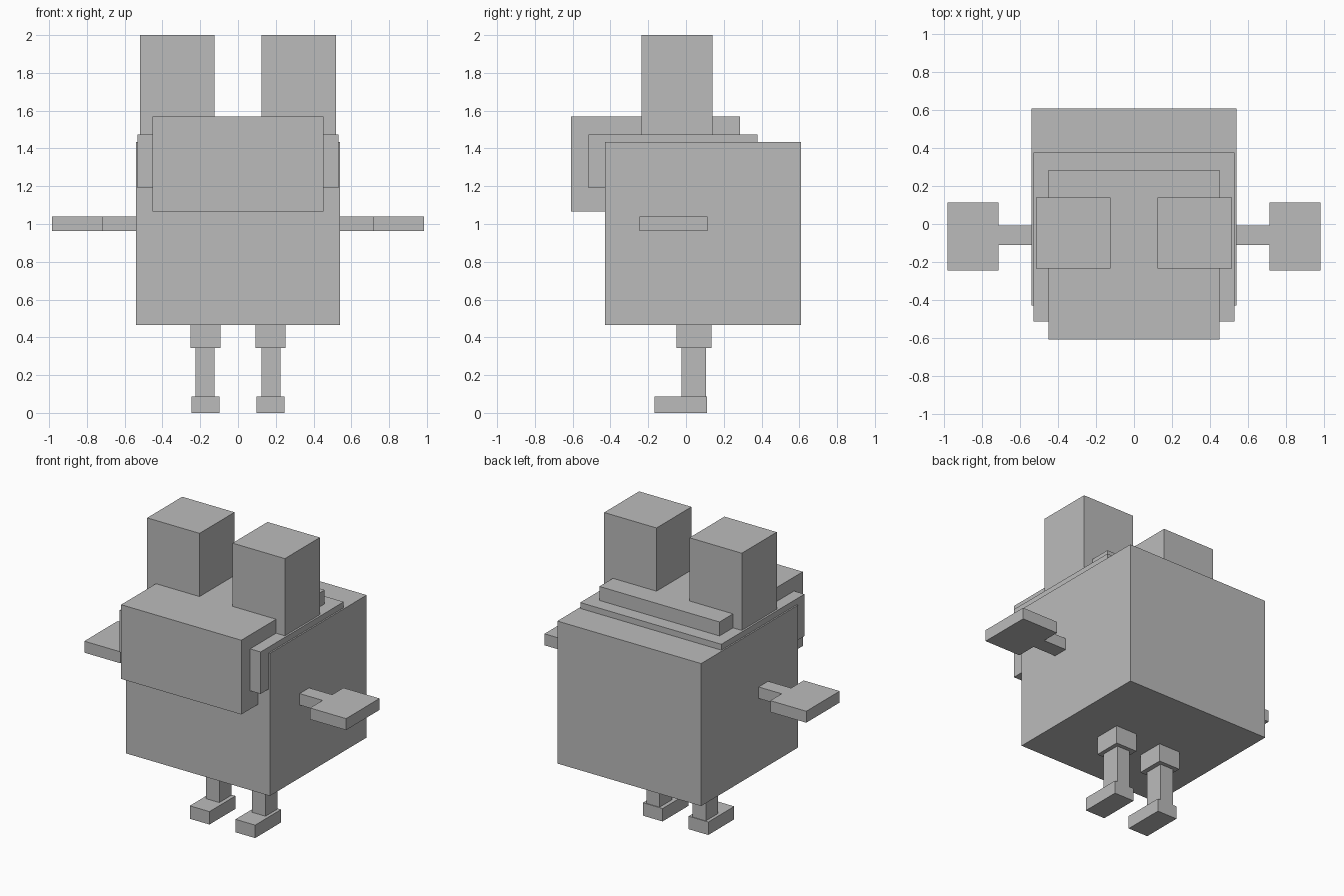
import bpy
from mathutils import Vector

default_cube = bpy.data.objects.get("Cube")
if default_cube:
    bpy.data.objects.remove(default_cube, do_unlink=True)

# Single plain grey material
GREY = (0.5, 0.5, 0.5, 1)
grey = bpy.data.materials.new("plain grey")
grey.use_nodes = True
grey.diffuse_color = GREY
grey.node_tree.nodes["Principled BSDF"].inputs["Base Color"].default_value = GREY


def box(name, x, y, z):
    """Block spanning the given (low, high) range on each axis."""
    low, high = (Vector(corner) for corner in zip(x, y, z))
    bpy.ops.mesh.primitive_cube_add(size=1)
    obj = bpy.context.object
    obj.name = obj.data.name = name
    for v in obj.data.vertices:
        v.co = v.co * (high - low) + (low + high) / 2
    obj.data.materials.append(grey)
    return obj


def pair(name, x, y, z):
    """Matching blocks on the model's left (+x) and right (-x)."""
    box("left_" + name, x, y, z)
    box("right_" + name, (-x[1], -x[0]), y, z)


# Body and layered head
box("body", (-0.541, 0.541), (-0.43, 0.61), (0.466, 1.435))
box("head_band", (-0.531, 0.531), (-0.515, 0.378), (1.19, 1.475))
box("head", (-0.452, 0.452), (-0.61, 0.285), (1.065, 1.57))

# Ears
pair("ear", (0.124, 0.518), (-0.236, 0.14), (1.4, 2.0))

# Arms with flat hands
pair("arm", (0.5, 0.714), (-0.11, -0.008), (0.962, 1.04))
pair("hand", (0.714, 0.985), (-0.245, 0.114), (0.962, 1.04))

# Legs
pair("thigh", (0.093, 0.251), (-0.051, 0.134), (0.344, 0.48))
pair("shin", (0.124, 0.224), (-0.024, 0.107), (0.08, 0.35))
pair("foot", (0.098, 0.246), (-0.167, 0.112), (0.0, 0.088))
